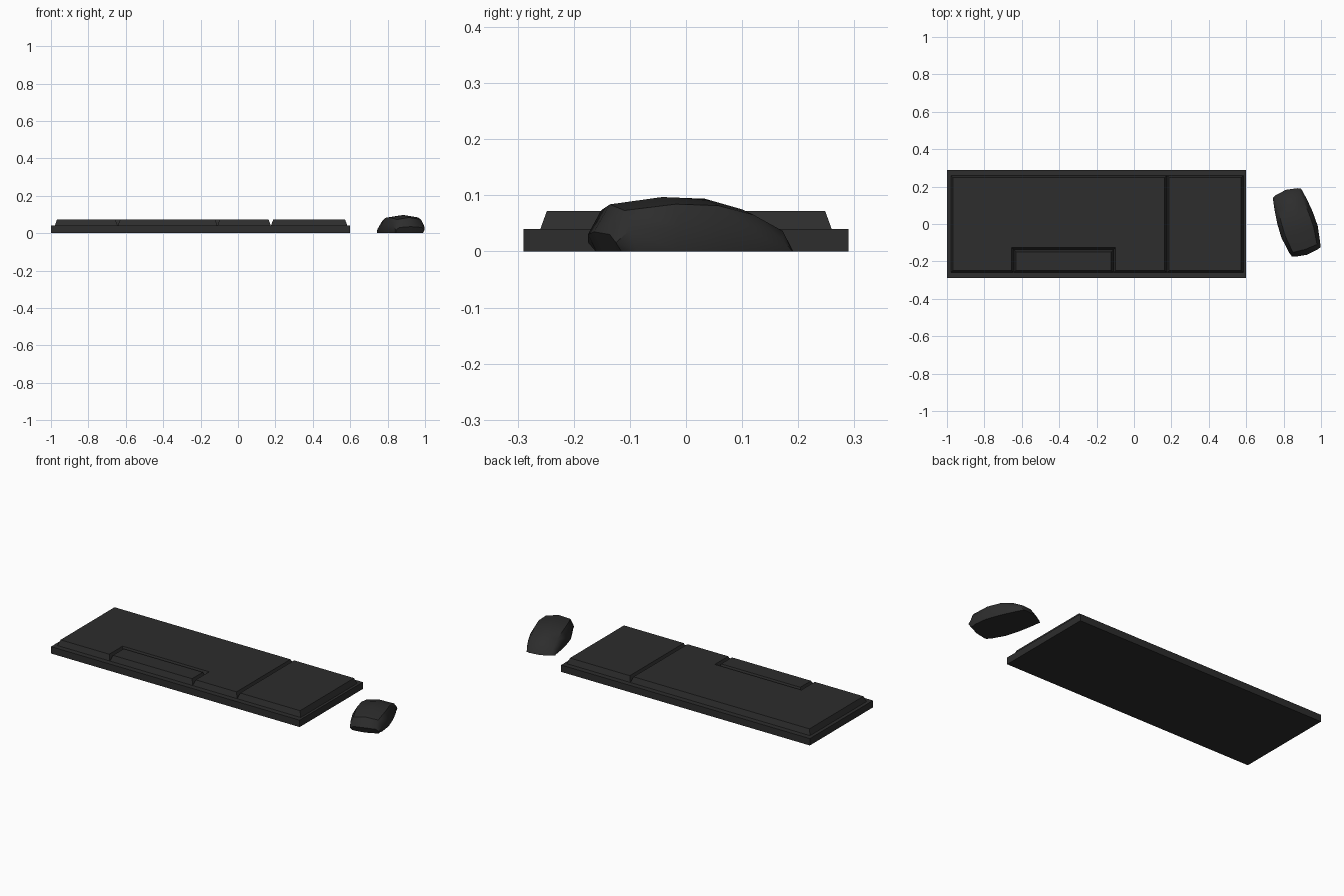
import bpy, bmesh, math
from mathutils import Vector

if "Cube" in bpy.data.objects:
    bpy.data.objects.remove(bpy.data.objects["Cube"])

black = bpy.data.materials.new("soft_black")
black.diffuse_color = (0.026, 0.026, 0.026, 1)
black.use_nodes = True
black.node_tree.nodes["Principled BSDF"].inputs["Base Color"].default_value = black.diffuse_color


def finish(bm, name):
    bmesh.ops.remove_doubles(bm, verts=bm.verts, dist=0.0005)
    bmesh.ops.recalc_face_normals(bm, faces=bm.faces)
    me = bpy.data.meshes.new(name)
    bm.to_mesh(me)
    bm.free()
    me.materials.append(black)
    ob = bpy.data.objects.new(name, me)
    bpy.context.collection.objects.link(ob)
    return ob


def slab(name, outline, z0, z1, inset=0.0):
    """Right-angled counter-clockwise outline raised from z0 to z1, walls leaning in by inset."""
    pts = [Vector(p) for p in outline]
    n = len(pts)
    normals = []
    for i in range(n):
        d = (pts[(i + 1) % n] - pts[i]).normalized()
        normals.append(Vector((-d.y, d.x)))
    top = [pts[i] + (normals[i] + normals[i - 1]) * inset for i in range(n)]
    bm = bmesh.new()
    lo = [bm.verts.new((p.x, p.y, z0)) for p in pts]
    hi = [bm.verts.new((p.x, p.y, z1)) for p in top]
    bm.faces.new(lo[::-1])
    bm.faces.new(hi)
    for i in range(n):
        j = (i + 1) % n
        bm.faces.new((lo[i], lo[j], hi[j], hi[i]))
    return finish(bm, name)


def rect(x0, x1, y0, y1):
    return [(x0, y0), (x1, y0), (x1, y1), (x0, y1)]


# keyboard tray and key blocks
slab("keyboard_base", rect(-1, 0.6, -0.29, 0.29), 0, 0.04)
slab("main_keys", [(-0.98, -0.26), (-0.643, -0.26), (-0.643, -0.137), (-0.11, -0.137),
                   (-0.11, -0.26), (0.176, -0.26), (0.176, 0.26), (-0.98, 0.26)],
     0.039, 0.072, 0.012)
slab("space_bar", rect(-0.643, -0.11, -0.26, -0.137), 0.039, 0.072, 0.012)
slab("number_pad", rect(0.176, 0.585, -0.26, 0.26), 0.039, 0.072, 0.012)

# mouse: lofted rings of (u at floor, u above, half width, height)
rings = [(-0.14, -0.178, 0.08, 0.035), (-0.13, -0.148, 0.087, 0.084),
         (-0.05, -0.05, 0.102, 0.097), (0.03, 0.03, 0.1, 0.094),
         (0.1, 0.1, 0.092, 0.075), (0.158, 0.162, 0.083, 0.042)]
section = [(-0.96, 0), (-1, 0.45), (-0.78, 0.87), (0, 1), (0.78, 0.87), (1, 0.45), (0.96, 0)]
ang = math.radians(18)
across = Vector((math.cos(ang), math.sin(ang)))
along = Vector((-math.sin(ang), math.cos(ang)))


def place(u, v, z, w):
    bow = 0.016 * (v / w) ** 2 * (u / 0.18) ** 3     # rounded ends in plan
    p = Vector((0.87, 0.005)) + along * (u - bow) + across * v
    return (p.x, p.y, z)


bm = bmesh.new()
grid = [[bm.verts.new(place(-0.162, s * 0.074, 0, 0.074)) for s, f in section]]
for ub, ut, w, h in rings:
    grid.append([bm.verts.new(place(ub if f == 0 else ut, s * w, f * h, w)) for s, f in section])
grid.append([bm.verts.new(place(0.187, s * 0.078, 0, 0.078)) for s, f in section])
for a, b in zip(grid, grid[1:]):
    for i in range(len(section) - 1):
        bm.faces.new((a[i], a[i + 1], b[i + 1], b[i]))
# flat underside
bm.faces.new([r[0] for r in grid] + grid[-1][1:-1] + [r[-1] for r in grid[::-1]] + grid[0][-2:0:-1])
mouse = finish(bm, "mouse")
bpy.context.view_layer.objects.active = mouse
mouse.select_set(True)
bpy.ops.object.shade_smooth_by_angle(angle=math.radians(45))
